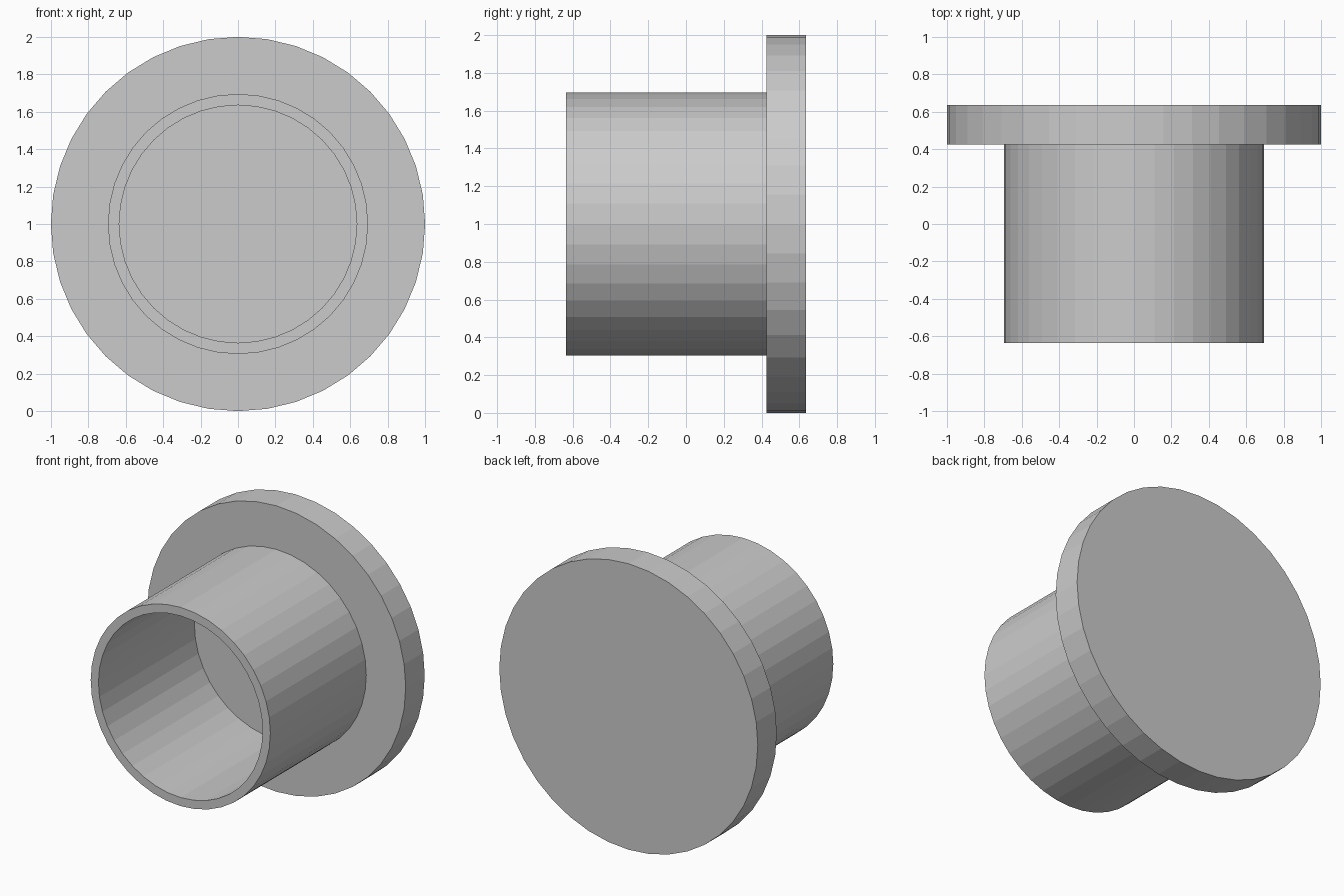
import bpy, bmesh, math
from mathutils import Vector, Matrix

if "Cube" in bpy.data.objects:
    bpy.data.objects.remove(bpy.data.objects["Cube"])

SIDES = 40
AXIS_Z = 1.0


def lathe(name, profile):
    """Revolve (radius, y) points around the horizontal y axis; radius 0 closes the ends."""
    bm = bmesh.new()
    verts = [bm.verts.new((0, y, r)) for r, y in profile]
    edges = [bm.edges.new(pair) for pair in zip(verts, verts[1:])]
    bmesh.ops.spin(bm, geom=verts + edges, cent=(0, 0, 0), axis=(0, 1, 0),
                   angle=math.tau, steps=SIDES, use_merge=True)
    bmesh.ops.remove_doubles(bm, verts=bm.verts, dist=1e-4)
    bmesh.ops.recalc_face_normals(bm, faces=bm.faces)
    bmesh.ops.translate(bm, verts=bm.verts, vec=(0, 0, AXIS_Z))
    mesh = bpy.data.meshes.new(name)
    bm.to_mesh(mesh)
    bm.free()
    obj = bpy.data.objects.new(name, mesh)
    bpy.context.collection.objects.link(obj)
    return obj


# Solid flange disc with the open thin-walled tube growing from its front face
lathe("flanged_tube_cap", [
    (0, 0.425),       # floor inside the tube
    (0.635, 0.425),   # inner wall
    (0.635, -0.635),
    (0.695, -0.635),  # front rim
    (0.695, 0.425),   # outer wall
    (1.0, 0.425),     # flange front
    (1.0, 0.635),     # flange edge
    (0, 0.635),       # flange back
])
